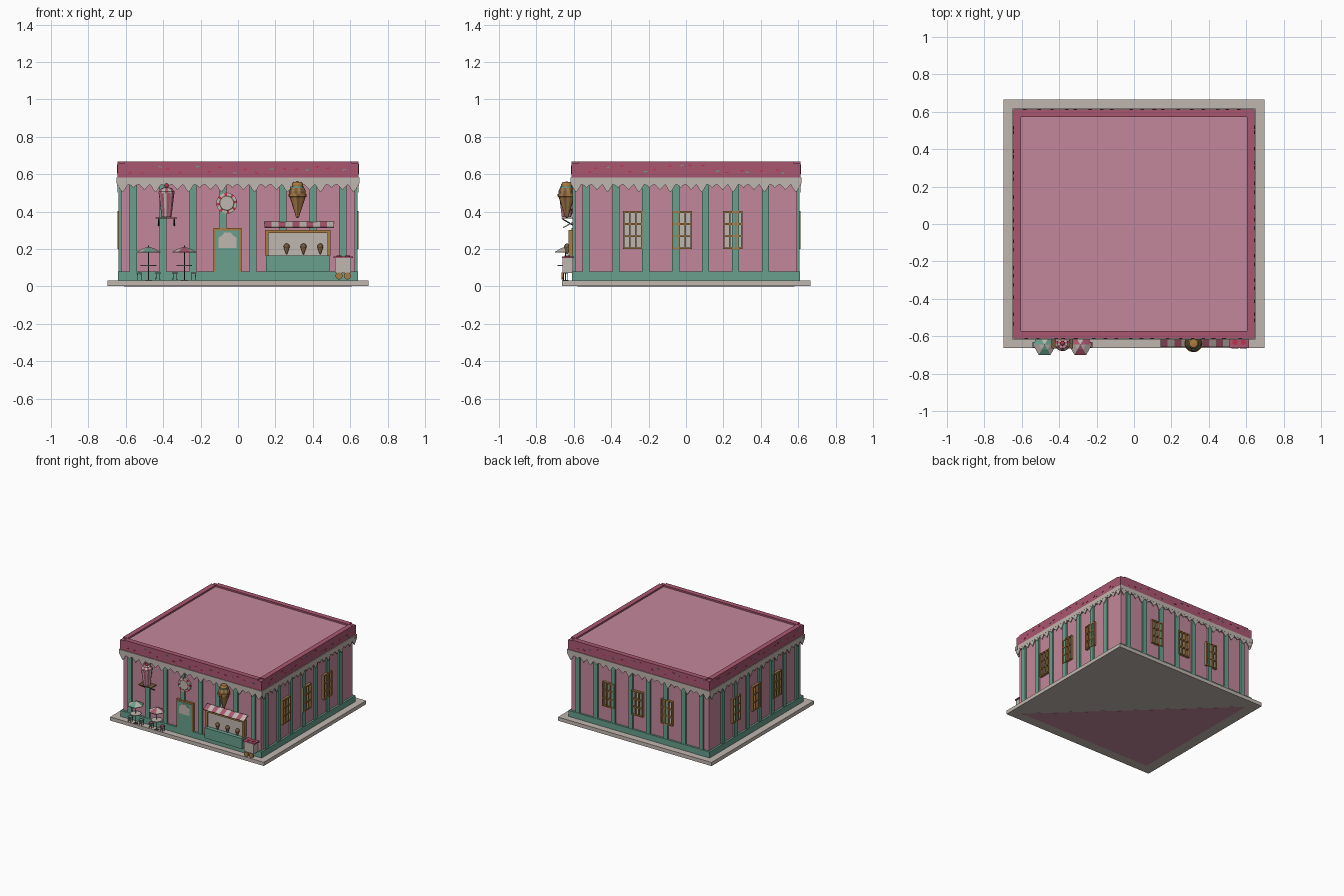
import bpy, bmesh, math, random
from mathutils import Matrix, Vector

random.seed(4)
old = bpy.data.objects.get("Cube")
if old:
    bpy.data.objects.remove(old, do_unlink=True)


def material(name, r, g, b):
    m = bpy.data.materials.new(name)
    m.use_nodes = True
    m.diffuse_color = (r, g, b, 1)
    m.node_tree.nodes["Principled BSDF"].inputs["Base Color"].default_value = (r, g, b, 1)
    return m


PINK = material("wall pink", .55, .245, .325)
ROSE = material("deep rose", .4, .095, .165)
GREEN = material("mint green", .14, .35, .265)
CREAM = material("icing cream", .53, .465, .425)
GOLD = material("waffle gold", .4, .2, .055)
RED = material("cherry red", .55, .03, .07)
BROWN = material("chocolate brown", .18, .1, .05)
DARK = material("dark metal", .07, .06, .065)
I = Matrix.Identity(4)


def finish(name, bm, mats, M=I):
    mesh = bpy.data.meshes.new(name)
    bmesh.ops.recalc_face_normals(bm, faces=bm.faces)
    bm.transform(M)
    bm.to_mesh(mesh)
    bm.free()
    for m in mats:
        mesh.materials.append(m)
    ob = bpy.data.objects.new(name, mesh)
    bpy.context.collection.objects.link(ob)
    return ob


def box(name, x, y, z, mat, M=I):
    """Box from (low, high) pairs."""
    bm = bmesh.new()
    bmesh.ops.create_cube(bm, size=1)
    for v in bm.verts:
        v.co = [p[0] + (c + .5) * (p[1] - p[0]) for p, c in zip((x, y, z), v.co)]
    return finish(name, bm, [mat], M)


def prism(name, outline, y0, y1, mat, M=I):
    """Outline in x and z, extruded along y."""
    bm = bmesh.new()
    face = bm.faces.new([bm.verts.new((x, y0, z)) for x, z in outline])
    ext = bmesh.ops.extrude_face_region(bm, geom=[face])["geom"]
    for v in ext:
        if isinstance(v, bmesh.types.BMVert):
            v.co.y = y1
    return finish(name, bm, [mat], M)


def lathe(name, profile, n, mats, M=I, smooth=False):
    """Profile of (radius, z); materials alternate around the axis."""
    bm = bmesh.new()
    rings = [[bm.verts.new((r * math.cos(math.tau * k / n), r * math.sin(math.tau * k / n), z))
              for k in range(n)] for r, z in profile]
    for a, b in zip(rings, rings[1:]):
        for k in range(n):
            f = bm.faces.new((a[k], a[(k + 1) % n], b[(k + 1) % n], b[k]))
            f.material_index = k % len(mats)
            f.smooth = smooth
    bmesh.ops.remove_doubles(bm, verts=bm.verts, dist=1e-5)
    return finish(name, bm, mats, M)


def ball(name, x, y, z, r, mat):
    prof = [(r * math.sin(math.pi * i / 8), -r * math.cos(math.pi * i / 8)) for i in range(9)]
    return lathe(name, prof, 14, [mat], Matrix.Translation((x, y, z)), True)


def rod(name, a, b, r, mat):
    a, b = Vector(a), Vector(b)
    d = b - a
    M = Matrix.Translation(a) @ d.to_track_quat('Z', 'Y').to_matrix().to_4x4()
    return lathe(name, [(0, 0), (r, 0), (r, d.length), (0, d.length)], 6, [mat], M)


# Slab, floor, building body and roof
box("pavement", (-.698, .698), (-.662, .665), (.001, .031), CREAM)
prism("floor", [(-.61, -.58), (.61, -.58), (-.61, .58)], 0, .001, PINK,
      Matrix(((1, 0, 0, 0), (0, 0, 1, 0), (0, 1, 0, 0), (0, 0, 0, 1))))
box("walls", (-.626, .626), (-.594, .594), (.03, .58), PINK)
box("skirting", (-.642, .642), (-.61, .61), (.03, .08), GREEN)
box("roof", (-.61, .61), (-.575, .575), (.57, .655), PINK)


def window(x, depth, M):
    w, z0, z1, t = .053, .2, .402, .009
    box("window_glass", (x - w, x + w), (-depth - .004, -depth), (z0, z1), CREAM, M)
    for i in range(4):
        u = x - w + t / 2 + (2 * w - t) * i / 3
        v = z0 + t / 2 + (z1 - z0 - t) * i / 3
        box("window_upright", (u - t / 2, u + t / 2), (-depth - .019, -depth), (z0, z1), GOLD, M)
        box("window_bar", (x - w, x + w), (-depth - .018, -depth), (v - t / 2, v + t / 2), GOLD, M)


# Each side: angle, wall depth, half width, pillar start and count, windows
SIDES = [(0, .594, .626, -.56, 8, []),
         (90, .626, .594, -.535, 7, [-.285, -.02, .25]),
         (180, .594, .626, -.56, 8, [-.28, -.02, .25]),
         (-90, .626, .594, -.425, 7, [-.26, 0, .27])]
for angle, d, w, start, count, windows in SIDES:
    M = Matrix.Rotation(math.radians(angle), 4, 'Z')
    for i in range(count):
        x = start + .16 * i
        box("pillar", (x - .019, x + .019), (-d - .013, -d), (.08, .57), GREEN, M)
    for x in windows:
        window(x, d, M)
    # Parapet bar, corner block and sprinkles
    box("parapet", (-w + .02, w - .02), (-d - .018, -d + .023), (.582, .668), ROSE, M)
    box("parapet_corner", (w - .023, w + .017), (-d - .017, -d + .023), (.582, .66), ROSE, M)
    for i in range(18):
        x = -w + .06 + (2 * w - .12) * i / 17 + random.uniform(-.02, .02)
        S = M @ Matrix.Translation((x, -d - .018, random.uniform(.603, .648)))
        S = S @ Matrix.Rotation(random.uniform(-.5, .5), 4, 'Y')
        box("sprinkle", (-.009, .009), (-.003, .002), (-.003, .003), [RED, RED, GREEN][i % 3], S)
    # Icing strip with pointed drips
    box("icing_strip", (-w - .024, w + .024), (-d - .023, -d), (.55, .583), CREAM, M)
    n = 22
    step = 2 * (w + .021) / n
    outline = [(w + .021, .555), (-w - .021, .555)]
    for i in range(n):
        x = -w - .021 + step * i
        low = .503 + .011 * ((i * 2) % 3)
        outline += [(x, .545), (x + step * .3, low + .014), (x + step * .5, low),
                    (x + step * .7, low + .014)]
    prism("icing_drips", outline + [(w + .021, .545)], -d - .022, -d - .017, CREAM, M)

# Door with arched pane
box("door_frame", (-.132, .02), (-.612, -.59), (.08, .312), GOLD)
box("door", (-.12, .008), (-.615, -.59), (.08, .3), GREEN)
prism("door_pane", [(-.103, .205), (-.009, .205), (-.009, .26), (-.03, .275), (-.038, .287),
                    (-.074, .287), (-.082, .275), (-.103, .26)], -.618, -.61, CREAM)

# Round striped sweet sign
turn = Matrix.Translation((-.06, -.6, .445)) @ Matrix.Rotation(math.pi / 2, 4, 'X')
lathe("sweet_sign", [(0, 0), (.056, 0), (.056, .015), (.038, .016)], 24, [RED, CREAM, CREAM], turn)
lathe("sweet_sign_middle", [(.04, .015), (.037, .018), (0, .018)], 24, [CREAM], turn)

# Serving counter and hatch
box("counter", (.15, .49), (-.65, -.59), (.08, .165), GREEN)
box("hatch", (.16, .48), (-.618, -.59), (.165, .295), CREAM)
for a, b in [(.145, .162), (.478, .495)]:
    box("hatch_post", (a, b), (-.628, -.59), (.165, .3), GOLD)
box("hatch_lintel", (.145, .495), (-.628, -.59), (.285, .302), GOLD)
for x in (.26, .35, .44):
    M = Matrix.Translation((x, -.636, .17))
    lathe("small_cone", [(0, 0), (.004, .004), (.014, .034), (0, .034)], 10, [GOLD, BROWN], M)
    ball("small_scoop", x, -.636, .213, .016, BROWN)

# Striped awning
tilt = Matrix.Translation((0, -.604, .346)) @ Matrix.Rotation(.49, 4, 'X')
for i in range(10):
    x = .143 + .037 * i
    box("awning_stripe", (x, x + .037), (-.062, 0), (-.006, 0), [ROSE, CREAM][i % 2], tilt)

# Big ice cream cone on the wall
M = Matrix.Translation((.318, -.638, 0))
lathe("big_cone", [(0, .365), (.008, .37), (.042, .475), (.048, .48), (.048, .495), (0, .495)],
      15, [GOLD, GOLD, BROWN], M)
lathe("big_scoop", [(.044, .49), (.044, .51), (.034, .53), (.03, .535)], 16, [GOLD, BROWN], M)
lathe("mint_ring", [(.036, .527), (.036, .533), (.02, .533)], 16, [GREEN], M)
lathe("big_swirl", [(.03, .53), (.03, .545), (.022, .558), (0, .56)], 16, [GOLD], M)

# Sundae glass on a wall bracket
M = Matrix.Translation((-.382, -.638, 0))
lathe("sundae_glass", [(0, .37), (.026, .37), (.042, .5), (0, .5)], 16, [ROSE, PINK, ROSE, CREAM], M)
lathe("sundae_cream", [(.042, .497), (.042, .508), (.028, .525), (0, .532)], 14, [ROSE, CREAM], M)
ball("sundae_cherry", -.382, -.638, .538, .012, RED)
box("sundae_shelf", (-.44, -.325), (-.665, -.59), (.363, .369), BROWN)
for x in (-.425, -.34):
    rod("bracket", (x, -.66, .36), (x, -.6, .325), .004, DARK)

# Parasol tables with stools
for x, colour in [(-.478, GREEN), (-.287, ROSE)]:
    M = Matrix.Translation((x, -.645, 0))
    lathe("parasol", [(.063, .18), (.063, .185), (.03, .203), (0, .212)], 6, [colour, CREAM], M)
    lathe("parasol_lining", [(.062, .181), (0, .2)], 6, [CREAM], M)
    rod("parasol_pole", (x, -.645, .03), (x, -.645, .218), .0025, DARK)
    lathe("table_top", [(0, .108), (.042, .108), (.042, .113), (0, .113)], 12, [CREAM], M)
    lathe("table_foot", [(0, .031), (.018, .031), (.015, .035), (0, .035)], 10, [DARK], M)
    for s in (-1, 1):
        c = x + s * .05
        box("stool_seat", (c - .015, c + .015), (-.66, -.63), (.07, .075), colour)
        for t in (-1, 1):
            for y in (-.655, -.635):
                rod("stool_leg", (c + t * .011, y, .031), (c + t * .009, y, .072), .0018, DARK)

# Ice cream cart
box("cart_body", (.518, .605), (-.66, -.605), (.072, .152), CREAM)
box("cart_lid", (.51, .614), (-.664, -.6), (.152, .161), ROSE)
for x in (.54, .585):
    M = Matrix.Translation((x, -.655, .056)) @ Matrix.Rotation(math.pi / 2, 4, 'X')
    lathe("cart_wheel", [(0, 0), (.019, 0), (.019, .01), (0, .01)], 14, [GOLD], M)
    lathe("cart_hatch", [(.014, .16), (.014, .165), (0, .165)], 12, [RED],
          Matrix.Translation((x, -.633, 0)))
